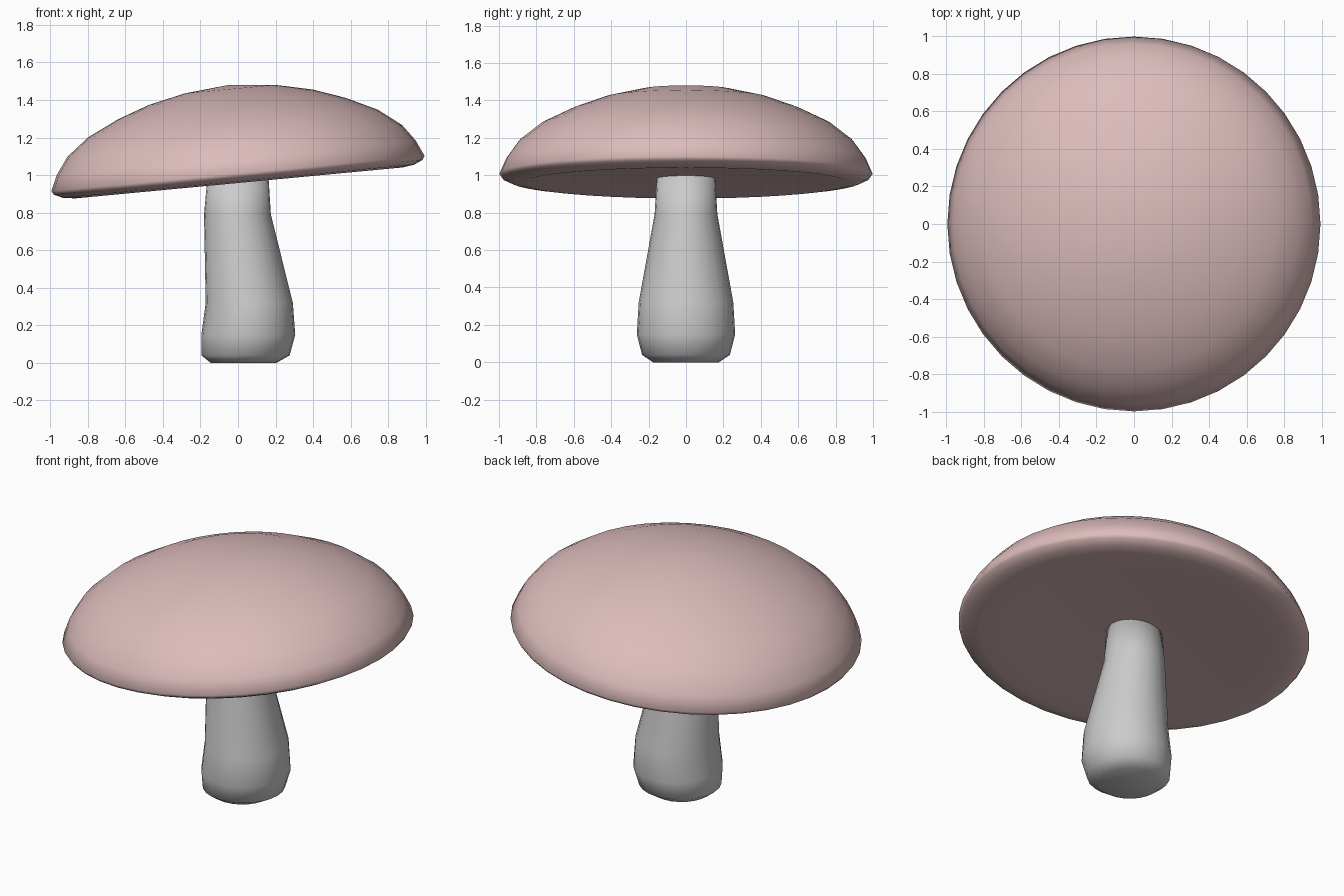
import bpy, bmesh, math

if "Cube" in bpy.data.objects:
    bpy.data.objects.remove(bpy.data.objects["Cube"])

def loft(name, rings, segs):
    """Join elliptical rings (x centre, z, x radius, y radius) into a closed skin."""
    bm = bmesh.new()
    loops = []
    for cx, z, rx, ry in rings:
        if rx == 0:
            loops.append([bm.verts.new((cx, 0, z))] * segs)
            continue
        loops.append([bm.verts.new((cx + rx * math.cos(2 * math.pi * i / segs),
                                    ry * math.sin(2 * math.pi * i / segs), z))
                      for i in range(segs)])
    for a, b in zip(loops, loops[1:]):
        for i in range(segs):
            j = (i + 1) % segs
            corners = list(dict.fromkeys((a[i], a[j], b[j], b[i])))
            bm.faces.new(corners)
    bmesh.ops.recalc_face_normals(bm, faces=bm.faces)
    mesh = bpy.data.meshes.new(name)
    bm.to_mesh(mesh)
    bm.free()
    for p in mesh.polygons:
        p.use_smooth = True
    obj = bpy.data.objects.new(name, mesh)
    bpy.context.collection.objects.link(obj)
    return obj

# Stem: swollen foot leaning slightly to the right, narrowing towards the cap
loft("stem", [
    (0.03, 0.0, 0, 0), (0.03, 0.0, 0.175, 0.175), (0.04, 0.04, 0.235, 0.235),
    (0.055, 0.15, 0.25, 0.263), (0.06, 0.32, 0.232, 0.253),
    (-0.003, 0.79, 0.178, 0.168), (0.0, 1.0, 0.162, 0.155), (0.0, 1.0, 0, 0)], 24)

# Cap: shallow dome with a rounded rim and a slightly hollow underside, tilted
profile = [(0, 0.48), (0.24, 0.457), (0.44, 0.413), (0.61, 0.352), (0.775, 0.273),
           (0.895, 0.18), (0.96, 0.09), (0.998, 0.005), (0.985, -0.015),
           (0.94, -0.036), (0.875, -0.045), (0.75, -0.036), (0.17, -0.02), (0, -0.02)]
cap = loft("cap", [(0, z, r, r) for r, z in profile], 40)
cap.location.z = 1.003
cap.rotation_euler.y = -math.radians(5.4)

cap_colour = bpy.data.materials.new("cap_pink")
cap_colour.diffuse_color = (0.72, 0.5, 0.5, 1)
cap_colour.use_nodes = True
cap_colour.node_tree.nodes["Principled BSDF"].inputs["Base Color"].default_value = cap_colour.diffuse_color
cap.data.materials.append(cap_colour)
